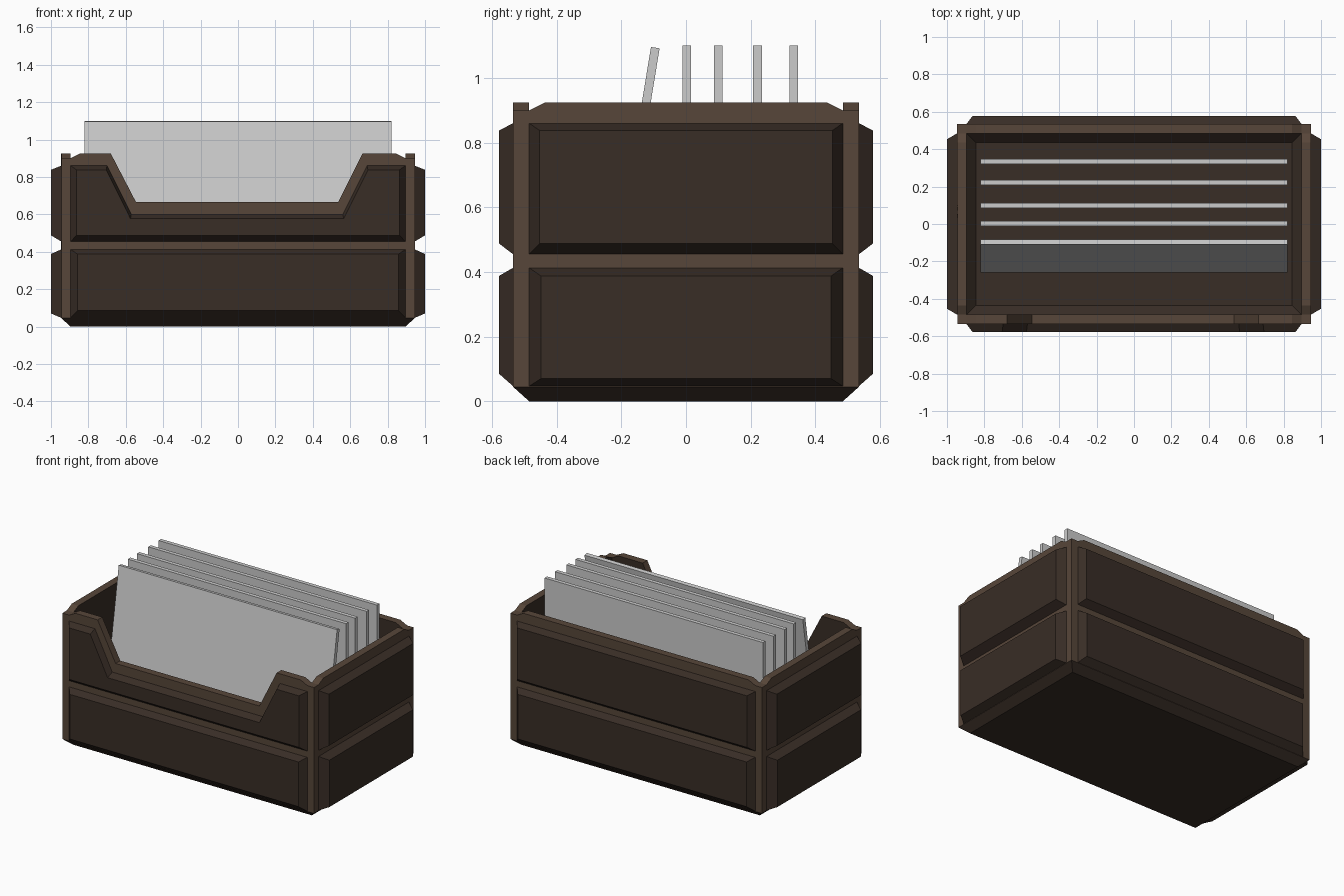
import bpy, bmesh
from math import radians
from mathutils import Matrix, Vector

if "Cube" in bpy.data.objects:
    bpy.data.objects.remove(bpy.data.objects["Cube"])

def material(name, rgb):
    m = bpy.data.materials.new(name)
    m.diffuse_color = (*rgb, 1)
    m.use_nodes = True
    m.node_tree.nodes["Principled BSDF"].inputs["Base Color"].default_value = m.diffuse_color
    return m

light = material("frame_wood", (0.095, 0.061, 0.041))
dark = material("panel_wood", (0.04, 0.026, 0.019))

def finish(bm, name, mats=()):
    me = bpy.data.meshes.new(name)
    bm.to_mesh(me)
    bm.free()
    for m in mats:
        me.materials.append(m)
    ob = bpy.data.objects.new(name, me)
    bpy.context.collection.objects.link(ob)
    return ob

HX, HY, T = 0.945, 0.535, 0.05      # half sizes of the frame, wall thickness
# wall name: (half length, distance from centre, turn about z)
WALLS = {"front": (HX, HY, 0), "right": (HY, HX, 90),
         "back": (HX, HY, 180), "left": (HY, HX, 270)}
NOTCH = [(0.665, 0.925), (0.535, 0.665), (-0.545, 0.665), (-0.68, 0.925)]

def place(u, out, z, turn):
    return Matrix.Rotation(radians(turn), 3, 'Z') @ Vector((u, -out, z))

# Hollow crate frame: four mitred walls, chamfered underside and floor
bm = bmesh.new()
def face(pts, mat):
    f = bm.faces.new([bm.verts.new(p) for p in pts])
    f.material_index = mat

for name, (a, d, turn) in WALLS.items():
    top = [(a, 0.9), (a - T, 0.9), (a - 2 * T, 0.925)]
    top += NOTCH if name == "front" else []
    top += [(-a + 2 * T, 0.925), (-a + T, 0.9), (-a, 0.9)]
    b = a - T
    inner = [(max(-b, min(b, u)), z) for u, z in top]
    P = lambda u, out, z: place(u, out, z, turn)
    face([P(-a, d, 0.045), P(a, d, 0.045)] + [P(u, d, z) for u, z in top], 0)
    face([P(-b, d - T, 0.2), P(b, d - T, 0.2)] + [P(u, d - T, z) for u, z in inner[1:-1]], 1)
    for i in range(len(top) - 1):
        quad = [P(*q) for q in ((top[i][0], d, top[i][1]), (top[i + 1][0], d, top[i + 1][1]),
                                (inner[i + 1][0], d - T, inner[i + 1][1]),
                                (inner[i][0], d - T, inner[i][1]))]
        if inner[i] == inner[i + 1]:
            quad.pop()
        face(quad, 0)
    # underside chamfer and inner floor chamfer
    face([P(-a, d, 0.045), P(a, d, 0.045), P(b, d - T, 0), P(-b, d - T, 0)], 1)
    c = b - T
    face([P(-b, d - T, 0.2), P(b, d - T, 0.2), P(c, d - 2 * T, 0.15), P(-c, d - 2 * T, 0.15)], 1)
for k, z in ((T, 0), (2 * T, 0.15)):
    x, y = HX - k, HY - k
    face([(-x, -y, z), (x, -y, z), (x, y, z), (-x, y, z)], 1)
bmesh.ops.remove_doubles(bm, verts=bm.verts[:], dist=0.0005)
bmesh.ops.recalc_face_normals(bm, faces=bm.faces[:])
finish(bm, "crate_frame", (light, dark))

# Raised panels with sloped borders
def panel(name, base, top, d, depth, turn):
    bm = bmesh.new()
    lo = [bm.verts.new(place(u, d, z, turn)) for u, z in base]
    hi = [bm.verts.new(place(u, d + depth, z, turn)) for u, z in top]
    bm.faces.new(hi)
    n = len(lo)
    for i in range(n):
        j = (i + 1) % n
        bm.faces.new([lo[i], lo[j], hi[j], hi[i]])
    finish(bm, name, (dark,))

def rect(w, z0, z1):
    return [(-w, z0), (w, z0), (w, z1), (-w, z1)]

for name, (a, d, turn) in WALLS.items():
    b = a - T
    long_wall = name in ("front", "back")
    depth = 0.043 if long_wall else 0.055
    panel(name + "_lower_panel", rect(b, 0.047, 0.413),
          rect(b - 0.036, 0.085 if long_wall else 0.07, 0.388), d, depth, turn)
    base, top = rect(b, 0.455, 0.86), rect(b - 0.032, 0.488, 0.838)
    if name == "front":
        base[3:3] = [(0.69, 0.86), (0.56, 0.6), (-0.57, 0.6), (-0.70, 0.86)]
        top[3:3] = [(0.695, 0.838), (0.565, 0.577), (-0.575, 0.577), (-0.705, 0.838)]
    panel(name + "_upper_panel", base, top, d, depth, turn)

# Upright cards, the front one leaning back
def card(name, y, tilt=0.0):
    bm = bmesh.new()
    bmesh.ops.create_cube(bm, size=1, matrix=Matrix.Diagonal((1.64, 0.027, 0.928, 1)))
    ob = finish(bm, name)
    ob.location = (0, y, 0.636)
    ob.rotation_euler.x = -radians(tilt)

for i, y in enumerate((0.002, 0.1, 0.221, 0.333)):
    card(f"card_{i + 1}", y)
card("leaning_card", -0.17, 9.3)
